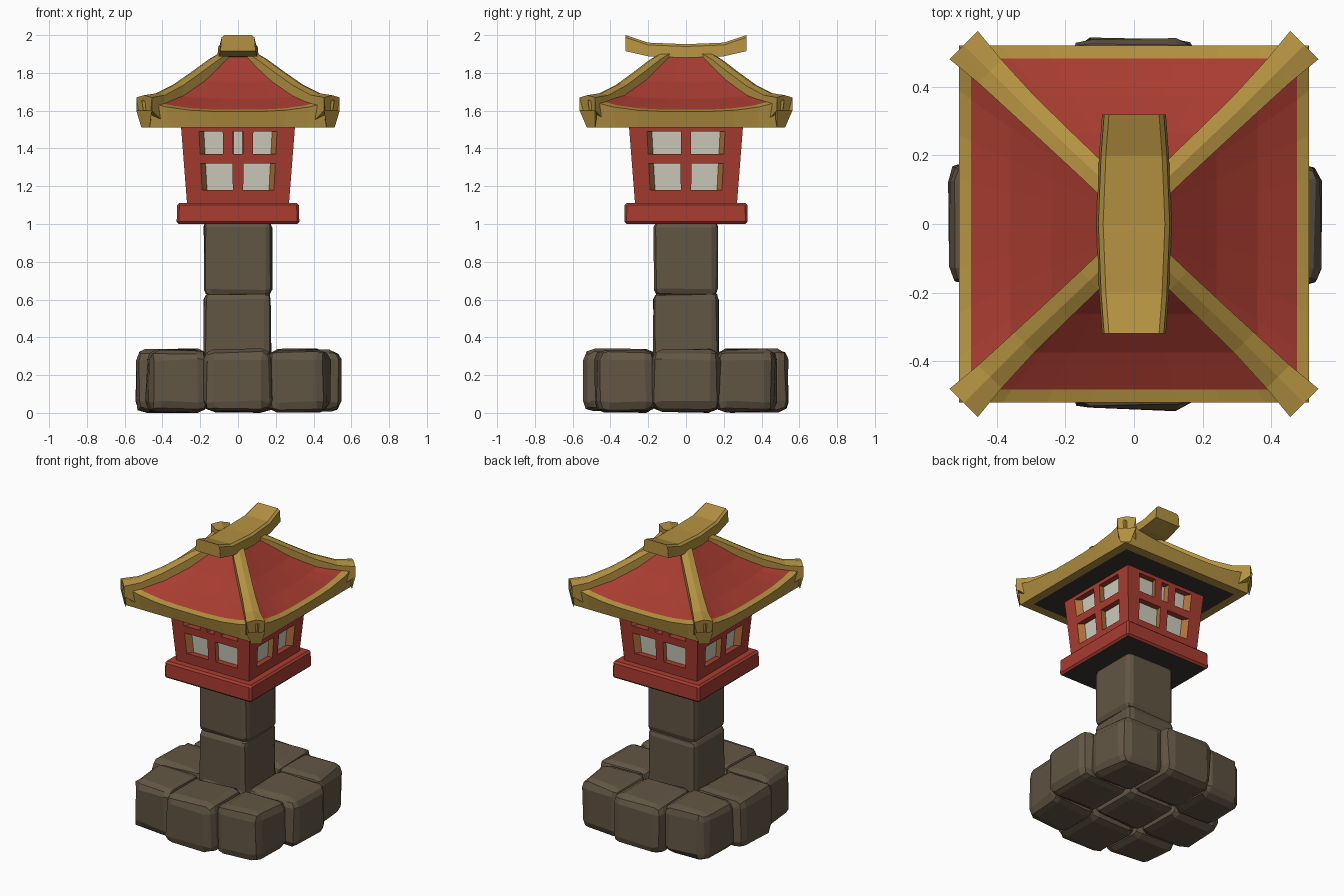
import bpy, bmesh, math, random
from mathutils import Vector

if "Cube" in bpy.data.objects:
    bpy.data.objects.remove(bpy.data.objects["Cube"])

random.seed(4)

def mat(name, rgb):
    m = bpy.data.materials.new(name)
    m.diffuse_color = (*rgb, 1)
    m.use_nodes = True
    m.node_tree.nodes["Principled BSDF"].inputs["Base Color"].default_value = m.diffuse_color
    return m

STONE = mat("brown stone", (0.122, 0.092, 0.058))
RED = mat("red paint", (0.39, 0.045, 0.03))
GOLD = mat("ochre trim", (0.456, 0.285, 0.053))
CREAM = mat("cream paper", (0.62, 0.61, 0.50))
DARK = mat("dark underside", (0.045, 0.037, 0.028))
ORANGE = mat("orange reveal", (0.43, 0.16, 0.045))

def finish(name, bm, mats, rule=None):
    bmesh.ops.recalc_face_normals(bm, faces=bm.faces)
    bm.normal_update()
    if rule:
        for f in bm.faces:
            f.material_index = rule(f)
    me = bpy.data.meshes.new(name)
    bm.to_mesh(me)
    bm.free()
    for m in mats:
        me.materials.append(m)
    ob = bpy.data.objects.new(name, me)
    bpy.context.collection.objects.link(ob)
    return ob

def loft(bm, rings):
    """Skin a list of closed point rings and cap both ends."""
    vs = [[bm.verts.new(p) for p in r] for r in rings]
    n = len(vs[0])
    bands = [[bm.faces.new((a[i], a[(i + 1) % n], b[(i + 1) % n], b[i])) for i in range(n)]
             for a, b in zip(vs, vs[1:])]
    return bands, bm.faces.new(vs[0]), bm.faces.new(vs[-1])

def rect(hx, hy, z, cx=0, cy=0):
    return [(cx - hx, cy - hy, z), (cx + hx, cy - hy, z), (cx + hx, cy + hy, z), (cx - hx, cy + hy, z)]

def bevel(bm, w, seg):
    bmesh.ops.bevel(bm, geom=list(bm.edges), offset=w, segments=seg, profile=0.5, affect='EDGES')

def stone(name, cx, cy, hx, hy, z0, z1, w, jitter=0.006, pull=0):
    """Chiselled block with chipped edges; pull rounds off the outer corner."""
    bm = bmesh.new()
    loft(bm, [rect(hx, hy, z0, cx, cy), rect(hx, hy, z1, cx, cy)])
    if pull:
        for v in bm.verts:
            if abs(v.co.x) > abs(cx) and abs(v.co.y) > abs(cy):
                v.co.x -= math.copysign(pull, cx)
                v.co.y -= math.copysign(pull, cy)
    bevel(bm, w, 2)
    for v in bm.verts:
        v.co += Vector([random.uniform(-jitter, jitter) for _ in range(3)])
        v.co.z = max(v.co.z, 0)
    return finish(name, bm, [STONE])

# base: three by three rounded stones
for i in (-1, 0, 1):
    for j in (-1, 0, 1):
        corner = i and j
        out = 0.325 if corner else 0.36
        hx = (0.165 if corner else 0.182) if i else 0.18
        hy = (0.165 if corner else 0.182) if j else 0.18
        stone(f"base_stone_{i + 1}{j + 1}", i * out, j * out, hx, hy, 0.005, 0.335,
              0.055, 0.007, 0.025 if corner else 0)

# pillar: two stacked blocks
stone("lower_pillar_stone", -0.003, 0, 0.178, 0.172, 0.25, 0.635, 0.035, 0.004)
stone("upper_pillar_stone", 0, 0, 0.18, 0.17, 0.62, 1.02, 0.035, 0.004)

# red sill slab, dark below
bm = bmesh.new()
loft(bm, [rect(0.325, 0.327, 1.0), rect(0.322, 0.324, 1.112)])
bevel(bm, 0.012, 1)
finish("sill_slab", bm, [RED, DARK], lambda f: 1 if f.normal.z < -0.9 else 0)

# lantern house: tapered lattice walls around a paper box
def half(z):
    return 0.27 + 0.032 * (z - 1.11) / 0.41

FRAME = [(-1, 1, 1.10, 1.18), (-1, 1, 1.49, 1.53), (-1, 1, 1.32, 1.37),
         (-1, -0.69, 1.18, 1.49), (0.69, 1, 1.18, 1.49), (-0.10, 0.10, 1.18, 1.32)]
UPPER = {"three": [(-0.27, -0.09, 1.37, 1.49), (0.09, 0.27, 1.37, 1.49)],
         "two": [(-0.09, 0.09, 1.37, 1.49)]}

def wall(name, angle, kind):
    bm = bmesh.new()
    c, s = math.cos(angle), math.sin(angle)
    def pt(u, z, d):
        r = half(z) - d
        x, y = u * r, -r
        return (c * x - s * y, s * x + c * y, z)
    reveals = set()
    for u0, u1, z0, z1 in FRAME + UPPER[kind]:
        rings = [[pt(u, z0, 0), pt(u, z1, 0), pt(u, z1, 0.045), pt(u, z0, 0.045)] for u in (u0, u1)]
        _, a, b = loft(bm, rings)
        reveals |= {a, b}
    finish(name, bm, [RED, ORANGE], lambda f: 1 if f in reveals else 0)

for k, (side, kind) in enumerate([("front", "three"), ("right", "two"), ("back", "three"), ("left", "two")]):
    wall(side + "_window_wall", k * math.pi / 2, kind)

bm = bmesh.new()
loft(bm, [rect(half(z) - 0.038, half(z) - 0.038, z) for z in (1.10, 1.52)])
finish("paper_box", bm, [CREAM])

# roof: concave red hip roof with ochre eave and dark soffit
def roof_ring(hx, hy, z, lift, n=8):
    pts = []
    for k in range(4):
        for i in range(n):
            t = 2 * i / n - 1
            a, b = [(t, -1), (1, t), (-t, 1), (-1, -t)][k]
            pts.append((a * hx, b * hy, z + lift * abs(t) ** 3))
    return pts

bm = bmesh.new()
bands, soffit, cap = loft(bm, [
    roof_ring(0.43, 0.44, 1.512, 0), roof_ring(0.487, 0.50, 1.512, 0),
    roof_ring(0.51, 0.52, 1.595, 0.06), roof_ring(0.475, 0.482, 1.605, 0.055),
    roof_ring(0.36, 0.375, 1.663, 0.025), roof_ring(0.24, 0.262, 1.752, 0.012),
    roof_ring(0.10, 0.13, 1.888, 0)])
gold = {f for b in bands[:3] for f in b}
finish("roof", bm, [RED, GOLD, DARK], lambda f: 2 if f == soffit else 1 if f in gold else 0)

# hip beams sweeping down to upturned corners: x, y, top z, bottom z, half width
HIP = [(0.07, 0.105, 1.915, 1.84, 0.034), (0.13, 0.165, 1.878, 1.80, 0.036),
       (0.22, 0.25, 1.812, 1.72, 0.037), (0.32, 0.345, 1.742, 1.64, 0.039),
       (0.42, 0.445, 1.69, 1.53, 0.045), (0.497, 0.522, 1.678, 1.60, 0.055)]
for sx in (-1, 1):
    for sy in (-1, 1):
        bm = bmesh.new()
        rings = []
        for x, y, t, b, w in HIP:
            w *= 0.75
            rings.append([(sx * (x + w), sy * (y - w), b), (sx * (x + w), sy * (y - w), t - 0.008),
                          (sx * x, sy * y, t + 0.004),
                          (sx * (x - w), sy * (y + w), t - 0.008), (sx * (x - w), sy * (y + w), b)])
        # lower lip of the corner, tucked back to the soffit
        rings.append([(sx * (0.49 + d), sy * (0.503 - d), z)
                      for d, z in ((0.022, 1.512), (0.03, 1.56), (0, 1.57), (-0.03, 1.56), (-0.022, 1.512))])
        loft(bm, rings)
        finish(f"hip_beam_{'right' if sx > 0 else 'left'}_{'back' if sy > 0 else 'front'}", bm, [GOLD])

# ridge beam with upswept ends: y, top z, bottom z, half width
RIDGE = [(-0.32, 2.0, 1.915, 0.087), (-0.2, 1.96, 1.888, 0.096), (0, 1.952, 1.88, 0.104),
         (0.2, 1.96, 1.888, 0.096), (0.32, 2.0, 1.915, 0.087)]
bm = bmesh.new()
loft(bm, [[(-w - 0.006, y, b), (w + 0.006, y, b), (w, y, t - 0.012), (w - 0.014, y, t),
           (0.014 - w, y, t), (-w, y, t - 0.012)] for y, t, b, w in RIDGE])
finish("ridge_beam", bm, [GOLD])
